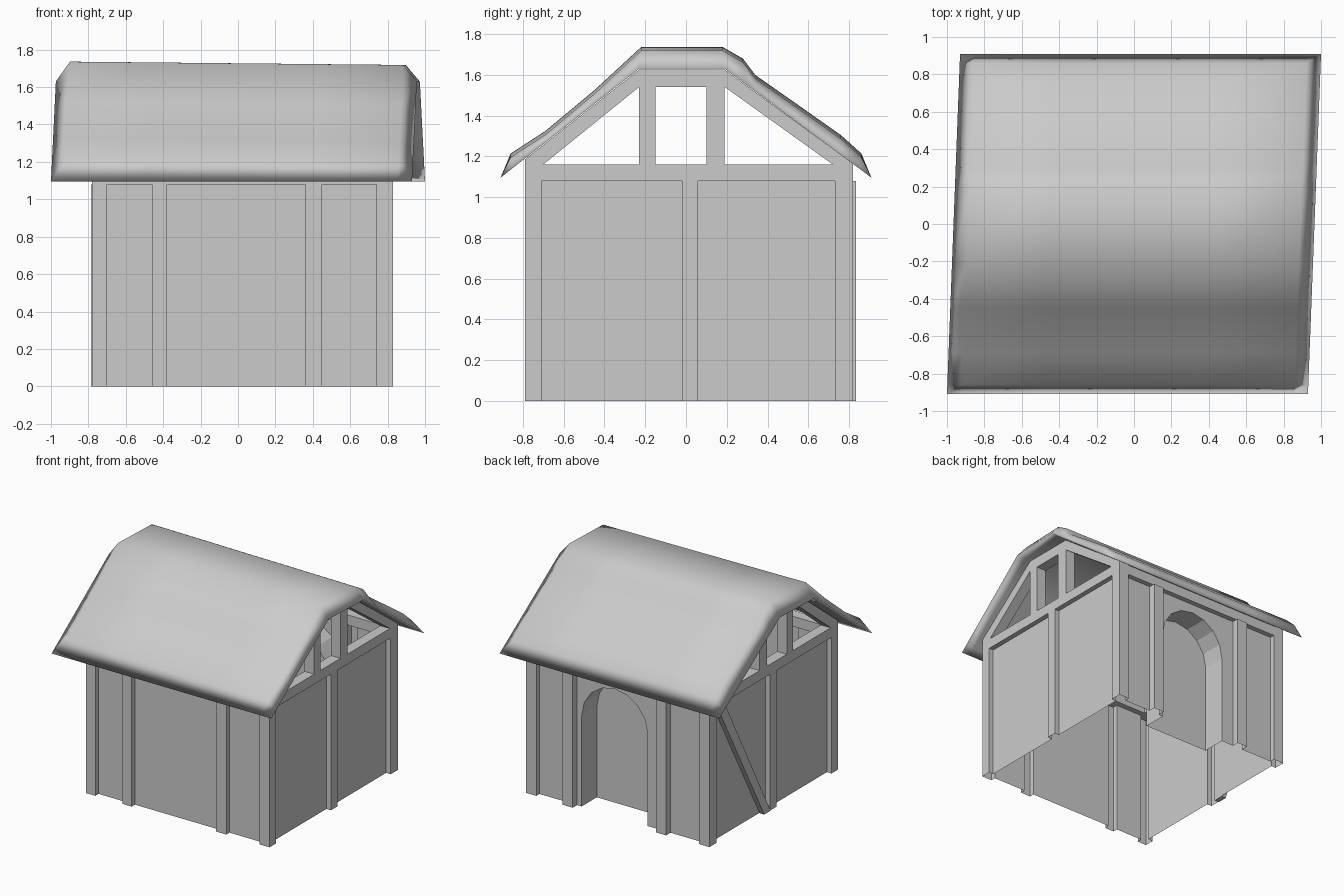
import bpy, bmesh, math

if "Cube" in bpy.data.objects:
    bpy.data.objects.remove(bpy.data.objects["Cube"])

X0, X1, Y0, Y1 = -.78, .83, -.79, .82   # outer faces of the timber frame
D = .04                                # panel recess behind the posts
H, HB = 1.08, 1.16                     # panel top, beam top
T = .085                               # timber thickness

grey = bpy.data.materials.new("mid_grey")
grey.diffuse_color = (.53, .53, .53, 1)
grey.use_nodes = True
grey.node_tree.nodes["Principled BSDF"].inputs["Base Color"].default_value = grey.diffuse_color


def make(name, verts, faces, smooth=False):
    me = bpy.data.meshes.new(name)
    me.from_pydata(verts, [], faces)
    bm = bmesh.new()
    bm.from_mesh(me)
    bmesh.ops.recalc_face_normals(bm, faces=bm.faces)
    bm.to_mesh(me)
    bm.free()
    me.materials.append(grey)
    ob = bpy.data.objects.new(name, me)
    bpy.context.collection.objects.link(ob)
    if smooth:
        me.shade_smooth()
    return ob


def prism(name, yz, xa, xb):
    """Extrude a (y, z) polygon from xa to xb."""
    n = len(yz)
    verts = [(xa, y, z) for y, z in yz] + [(xb, y, z) for y, z in yz]
    faces = [tuple(range(n)), tuple(range(n, 2 * n))]
    faces += [(i, (i + 1) % n, (i + 1) % n + n, i + n) for i in range(n)]
    return make(name, verts, faces)


def rect(y0, y1, z0, z1):
    return [(y0, z0), (y1, z0), (y1, z1), (y0, z1)]


# Walls: one folded strip, posts are channels standing out from the panels
def post(a, b, inner, outer):
    return [(a, inner), (a, outer), (b, outer), (b, inner)]


def swap(pts):
    return [(b, a) for a, b in pts]


fi, ri, bi, li = Y0 + D, X1 - D, Y1 - D, X0 + D
front = [(-.70, Y0), (-.70, fi)] + post(-.46, -.38, fi, Y0) + post(.36, .45, fi, Y0) + [(.74, fi), (.74, Y0)]
right = swap([(-.71, X1), (-.71, ri)] + post(-.02, .06, ri, X1) + [(.73, ri), (.73, X1)])
back_a = [(.74, Y1), (.74, bi)] + post(.50, .41, bi, Y1 + .015)
back_b = post(-.32, -.41, bi, Y1 + .015) + [(-.69, bi), (-.69, Y1)]
left = swap([(.73, X0), (.73, li)] + post(.06, -.02, li, X0) + [(-.71, li), (-.71, X0)])
path = (back_b + [(X0, Y1)] + left + [(X0, Y0)] + front + [(X1, Y0)]
        + right + [(X1, Y1)] + back_a)
n = len(path)
make("wall_panels_and_posts",
     [(x, y, 0) for x, y in path] + [(x, y, H) for x, y in path],
     [(i, i + 1, i + 1 + n, i + n) for i in range(n - 1)])

# Back doorway: panel with arched recess and door
cx, r, spring, depth = .08, .29, .72, .19
arch = [(cx - r, 0)]
arch += [(cx - r * math.cos(math.pi * i / 8), spring + r * math.sin(math.pi * i / 8)) for i in range(9)]
arch += [(cx + r, 0)]
m = len(arch)
verts = [(x, bi, z) for x, z in arch] + [(x, bi - depth, z) for x, z in arch]
verts += [(.41, bi, 0), (.41, bi, H), (-.32, bi, H), (-.32, bi, 0)]
faces = [tuple(range(m)) + tuple(range(2 * m, 2 * m + 4)), tuple(range(m, 2 * m))]
faces += [(i, i + 1, i + 1 + m, i + m) for i in range(m - 1)]
make("arched_doorway", verts, faces)

# Beams along front and back eaves
prism("front_beam", rect(Y0, Y0 + T, H, HB), X0, X1)
prism("back_beam", rect(Y1 - T, Y1, H, HB), X0, X1)

# Open timber gables at both ends
for side, xa, xb in (("left", X0, X0 + T), ("right", X1 - T, X1)):
    parts = {
        "tie_beam": rect(Y0 + T, Y1 - T, H, HB),
        "front_king_post": rect(-.23, -.15, HB, 1.54),
        "back_king_post": rect(.10, .19, HB, 1.54),
        "collar": rect(-.23, .19, 1.54, 1.625),
        "front_rafter": [(Y0, HB), (-.70, HB), (-.23, 1.54), (-.23, 1.625), (Y0, 1.185)],
        "back_rafter": [(Y1, HB), (.72, HB), (.19, 1.54), (.19, 1.625), (Y1, 1.163)],
    }
    for part, poly in parts.items():
        prism(f"{side}_{part}", poly, xa, xb)

# Diagonal brace on the left wall
prism("diagonal_brace", [(.73, H), (.64, H), (.06, 0), (.14, 0)], X0 - .005, li - .005)

# Roof: outer skin humps up from a thin rim, slightly skewed in plan
top = [(-.86, 1.205), (-.69, 1.315), (-.45, 1.515), (-.22, 1.727), (.18, 1.727),
       (.28, 1.67), (.34, 1.59), (.54, 1.45), (.76, 1.295), (.86, 1.205)]
under = [(y, 0) for y in (-.86, -.69, -.45, -.23, .19, .28, .34, .54, .76, .86)]
xs = (-.965, -.89, -.45, 0, .45, .89, .965)


def rim_z(y):
    return min(1.63, 1.095 + (y + .91) * .787, 1.095 + (.91 - y) * .743)


def section(x, full):
    body = [(y, z - .01 * x) for y, z in top] if full else [(y, rim_z(y)) for y, _ in under]
    pts = [(-.91, 1.095)] + body + [(.91, 1.095)]
    return [(x + .035 * y / .91, y, z) for y, z in pts]


# Upper and lower sheets share the rim, welded so the edge shades softly
verts, faces = [], []
for upper in (True, False):
    base = len(verts)
    rows = [section(x, upper and abs(x) < .95) for x in xs]
    k = len(rows[0])
    verts += [p for row in rows for p in row]
    faces += [tuple(base + j for j in (a * k + i, a * k + i + 1, (a + 1) * k + i + 1, (a + 1) * k + i))
              for a in range(len(rows) - 1) for i in range(k - 1)]
roof = make("roof", verts, faces, smooth=True)
bm = bmesh.new()
bm.from_mesh(roof.data)
bmesh.ops.remove_doubles(bm, verts=bm.verts, dist=.0005)
bmesh.ops.recalc_face_normals(bm, faces=bm.faces)
bm.to_mesh(roof.data)
bm.free()
